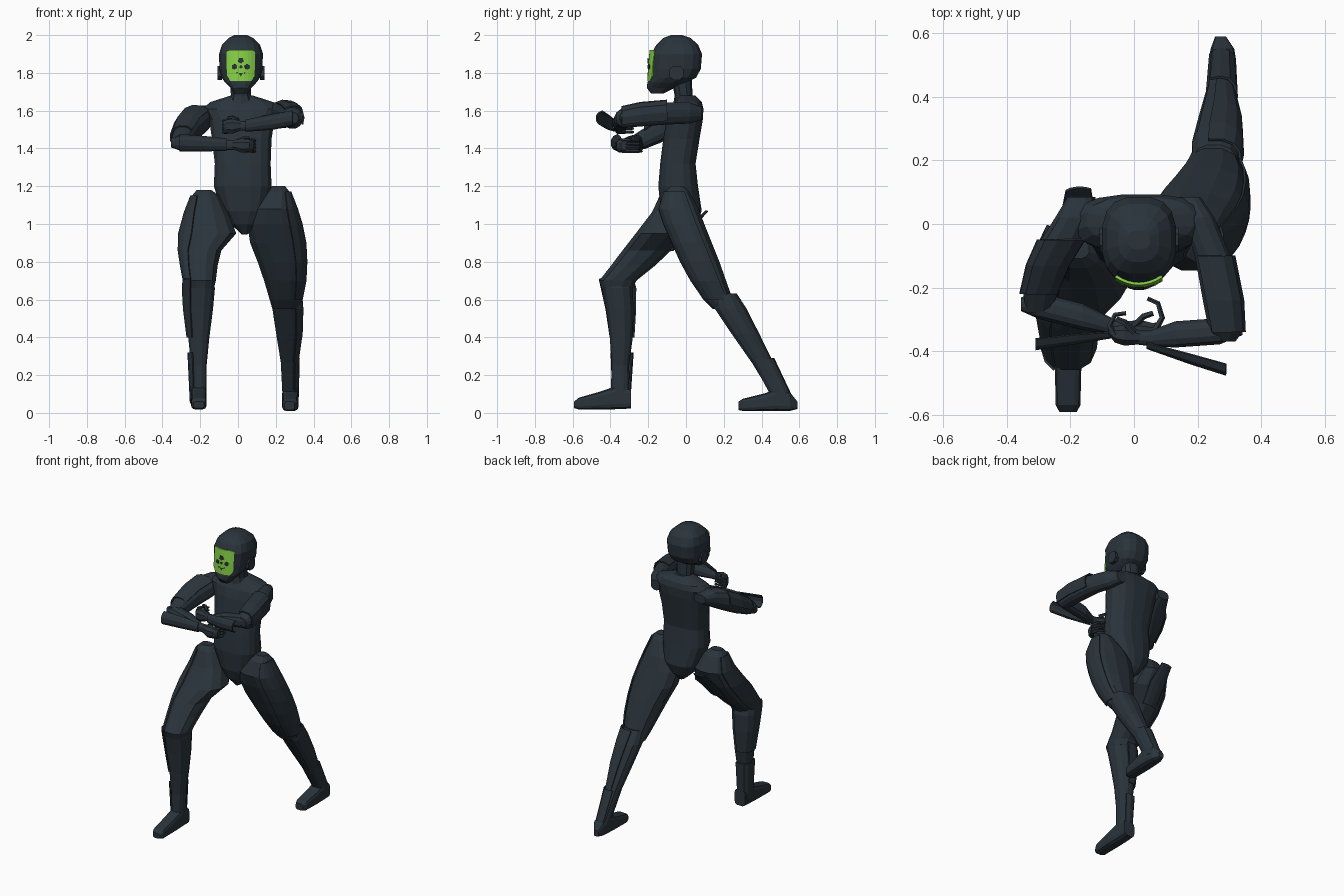
import bpy, bmesh, math
from mathutils import Vector


def material(name, rgb):
    m = bpy.data.materials.new(name)
    m.diffuse_color = (*rgb, 1)
    return m


DARK = material("dark slate", (0.023, 0.034, 0.044))
GREEN = material("bright green", (0.24, 0.63, 0.062))


def finish(name, bm, mat, thick=0):
    bmesh.ops.recalc_face_normals(bm, faces=bm.faces)
    me = bpy.data.meshes.new(name)
    bm.to_mesh(me)
    bm.free()
    me.materials.append(mat)
    ob = bpy.data.objects.new(name, me)
    bpy.context.collection.objects.link(ob)
    if thick:
        s = ob.modifiers.new("thickness", 'SOLIDIFY')
        s.thickness, s.offset = thick, 0
    return ob


def place(axis, t, u, v):
    return {'x': (t, u, v), 'y': (u, t, v), 'z': (u, v, t)}[axis]


def loft(name, axis, secs, n=12, power=2.4, arc=None, grow=None):
    """Skin rounded sections (t, u0, u1, v0, v1); with arc, only a thin open shell."""
    bm = bmesh.new()
    rings = []
    for i, (t, u0, u1, v0, v1) in enumerate(secs):
        g = grow[i] if grow else 0
        cu, cv, a, b = (u0 + u1) / 2, (v0 + v1) / 2, (u1 - u0) / 2 + g, (v1 - v0) / 2 + g
        ring = []
        for k in range(n):
            if arc:
                w = math.radians(arc[0] + (arc[1] - arc[0]) * k / (n - 1))
            else:
                w = 2 * math.pi * (k + 0.5) / n
            c, s = math.cos(w), math.sin(w)
            pu = math.copysign(abs(c) ** (2 / power), c)
            pv = math.copysign(abs(s) ** (2 / power), s)
            ring.append(bm.verts.new(place(axis, t, cu + a * pu, cv + b * pv)))
        rings.append(ring)
    for r, q in zip(rings, rings[1:]):
        for k in range(n - 1 if arc else n):
            j = (k + 1) % n
            bm.faces.new((r[k], r[j], q[j], q[k]))
    if not arc:
        bm.faces.new(rings[0])
        bm.faces.new(rings[-1])
    return finish(name, bm, DARK, 0.008 if arc else 0)


def tube(name, pts, radius):
    """Thin tapered finger along a few points."""
    bm = bmesh.new()
    pts = [Vector(p) for p in pts]
    rings = []
    for i, p in enumerate(pts):
        d = (pts[min(i + 1, len(pts) - 1)] - pts[max(i - 1, 0)]).normalized()
        side = d.cross(Vector((0, 0, 1))).normalized()
        up = side.cross(d)
        r = radius * (1 - 0.12 * i)
        rings.append([bm.verts.new(p + r * (math.cos(a) * side + math.sin(a) * up))
                      for a in (math.tau * k / 5 for k in range(5))])
    for r, q in zip(rings, rings[1:]):
        for k in range(5):
            bm.faces.new((r[k], r[(k + 1) % 5], q[(k + 1) % 5], q[k]))
    bm.faces.new(rings[0])
    bm.faces.new(rings[-1])
    return finish(name, bm, DARK)


# Torso, neck and head
loft("torso", 'z', [
    (0.945, 0.02, 0.05, -0.07, 0.01), (1.00, -0.04, 0.10, -0.11, 0.06),
    (1.07, -0.09, 0.15, -0.135, 0.085), (1.20, -0.13, 0.18, -0.148, 0.065),
    (1.32, -0.125, 0.175, -0.138, 0.052), (1.45, -0.14, 0.18, -0.122, 0.073),
    (1.55, -0.155, 0.195, -0.105, 0.09), (1.61, -0.19, 0.235, -0.085, 0.094),
    (1.645, -0.15, 0.19, -0.06, 0.085), (1.68, -0.04, 0.08, -0.04, 0.05)], n=16, power=2.6)
loft("neck", 'z', [(1.62, -0.06, 0.09, -0.07, 0.07), (1.68, -0.04, 0.07, -0.06, 0.035),
                   (1.78, -0.045, 0.075, -0.08, 0.03)], n=10)
loft("head", 'z', [
    (1.69, -0.02, 0.05, -0.185, -0.12), (1.72, -0.04, 0.07, -0.208, -0.06),
    (1.75, -0.07, 0.10, -0.206, 0.01), (1.775, -0.088, 0.118, -0.192, 0.055),
    (1.82, -0.10, 0.13, -0.189, 0.08), (1.90, -0.102, 0.134, -0.186, 0.087),
    (1.95, -0.086, 0.118, -0.158, 0.065), (1.985, -0.05, 0.08, -0.12, 0.025),
    (2.00, -0.02, 0.05, -0.08, -0.02)], n=16, power=2.7)
for nm, x in (("right_ear_cap", -0.096), ("left_ear_cap", 0.128)):
    loft(nm, 'x', [(x - 0.012, -0.09, -0.01, 1.76, 1.84), (x + 0.012, -0.09, -0.01, 1.76, 1.84)], n=8)


# Green curved visor with dark vents
def face_y(x):
    return -0.196 + 4.5 * (x - 0.015) ** 2


bm = bmesh.new()
cols = []
for i in range(9):
    x = -0.058 + 0.146 * i / 8
    trim = 0.018 if i in (0, 8) else 0
    cols.append([bm.verts.new((x, face_y(x) + dy, z)) for z, dy in
                 ((1.757 + trim * 1.5, -0.004), (1.84, 0), (1.922 - trim * 0.4, 0.008))])
for a, b in zip(cols, cols[1:]):
    for k in range(2):
        bm.faces.new((a[k], b[k], b[k + 1], a[k + 1]))
finish("visor", bm, GREEN, 0.009)
VENTS = [(0, 1.866, 0.017, 5), (-0.034, 1.832, 0.015, 6), (0.034, 1.832, 0.015, 6),
         (0, 1.832, 0.009, 6), (0, 1.793, 0.013, 3), (-0.02, 1.80, 0.005, 4), (0.02, 1.80, 0.005, 4)]
for i, (dx, z, r, n) in enumerate(VENTS):
    bm = bmesh.new()
    bm.faces.new([bm.verts.new((0.015 + dx + r * math.sin(w), face_y(0.015 + dx + r * math.sin(w)) - 0.006,
                                z - r * math.cos(w))) for w in (math.tau * k / n for k in range(n))])
    finish(f"visor_vent_{i}", bm, DARK, 0.004)

# Forward leg (-x side)
thigh = [(1.18, -0.22, -0.14, -0.11, -0.05), (1.15, -0.245, -0.10, -0.14, -0.01),
         (1.06, -0.28, -0.05, -0.185, 0.045), (0.95, -0.31, -0.005, -0.27, 0.0),
         (0.86, -0.312, -0.085, -0.34, -0.075), (0.78, -0.30, -0.105, -0.40, -0.16),
         (0.70, -0.285, -0.115, -0.462, -0.26), (0.66, -0.27, -0.125, -0.45, -0.28)]
shin = [(0.71, -0.27, -0.13, -0.45, -0.30), (0.66, -0.28, -0.12, -0.445, -0.28),
        (0.55, -0.28, -0.13, -0.425, -0.275), (0.40, -0.265, -0.15, -0.405, -0.28),
        (0.25, -0.25, -0.165, -0.395, -0.30), (0.09, -0.245, -0.165, -0.40, -0.295)]
loft("right_thigh", 'z', thigh)
loft("right_thigh_rear_plate", 'z',
     [(1.07, -0.24, -0.10, -0.02, 0.115), (0.97, -0.27, -0.07, -0.2, 0.025),
      (0.86, -0.28, -0.09, -0.3, -0.07)], n=5, arc=(65, 125))
loft("right_thigh_outer_plate", 'z', thigh[1:7], n=6, arc=(150, 240), grow=[0.004] * 6)
loft("right_shin", 'z', shin)
loft("right_calf_plate", 'z', shin[:4], n=7, arc=(80, 240), grow=[0.02, 0.014, 0.008, 0.004])
loft("right_ankle_plate", 'z', [(0.32, -0.26, -0.16, -0.40, -0.285), (0.05, -0.25, -0.165, -0.39, -0.30)],
     n=7, arc=(60, 240), grow=[0.004, 0.001])
loft("right_foot", 'y', [(-0.592, -0.235, -0.18, 0.025, 0.06), (-0.57, -0.247, -0.168, 0.018, 0.08),
                         (-0.45, -0.25, -0.165, 0.018, 0.115), (-0.38, -0.25, -0.165, 0.018, 0.14),
                         (-0.292, -0.248, -0.165, 0.022, 0.13)], n=12, power=4)

# Trailing leg (+x side)
thigh = [(1.20, 0.18, 0.25, -0.08, -0.01), (1.17, 0.15, 0.275, -0.12, 0.02),
         (1.08, 0.07, 0.31, -0.15, 0.07), (1.00, 0.045, 0.335, -0.125, 0.10),
         (0.90, 0.06, 0.355, -0.08, 0.14), (0.80, 0.10, 0.36, -0.035, 0.18),
         (0.70, 0.135, 0.355, 0.02, 0.215), (0.60, 0.165, 0.335, 0.09, 0.25),
         (0.55, 0.18, 0.325, 0.14, 0.27)]
shin = [(0.63, 0.185, 0.32, 0.15, 0.25), (0.55, 0.18, 0.335, 0.155, 0.31),
        (0.42, 0.20, 0.335, 0.24, 0.38), (0.27, 0.225, 0.315, 0.345, 0.455),
        (0.08, 0.235, 0.315, 0.46, 0.57)]
loft("left_thigh", 'z', thigh)
loft("left_thigh_outer_plate", 'z', thigh[1:8], n=6, arc=(-60, 30), grow=[0.004] * 7)
loft("left_shin", 'z', shin)
loft("left_calf_plate", 'z', shin[:4], n=7, arc=(-60, 100), grow=[0.016, 0.008, 0.004, 0.002])
loft("left_ankle_plate", 'z', [(0.29, 0.225, 0.315, 0.345, 0.455), (0.06, 0.235, 0.315, 0.465, 0.57)],
     n=7, arc=(-60, 120), grow=[0.008, 0.002])
loft("left_foot", 'y', [(0.278, 0.245, 0.30, 0.015, 0.06), (0.30, 0.235, 0.315, 0.01, 0.075),
                        (0.42, 0.232, 0.322, 0.01, 0.105), (0.48, 0.232, 0.322, 0.01, 0.13),
                        (0.55, 0.24, 0.317, 0.01, 0.11), (0.59, 0.255, 0.29, 0.02, 0.06)], n=12, power=4)

# Lower bent arm (-x side)
upper = [(0.085, -0.21, -0.12, 1.55, 1.61), (0.02, -0.25, -0.12, 1.51, 1.63),
         (-0.05, -0.295, -0.15, 1.47, 1.62), (-0.13, -0.33, -0.20, 1.43, 1.575),
         (-0.22, -0.35, -0.24, 1.395, 1.51), (-0.28, -0.34, -0.26, 1.395, 1.47)]
fore = [(-0.355, -0.275, -0.23, 1.405, 1.455), (-0.30, -0.30, -0.215, 1.385, 1.475),
        (-0.16, -0.335, -0.25, 1.385, 1.465), (-0.06, -0.35, -0.30, 1.39, 1.445),
        (-0.02, -0.352, -0.305, 1.39, 1.445)]
loft("right_upper_arm", 'y', upper)
loft("right_upper_arm_plate", 'y', upper[2:5], n=6, arc=(40, 190), grow=[0.008, 0.008, 0.008])
loft("right_forearm", 'x', fore)
loft("right_forearm_plate", 'x', [(-0.31, -0.395, -0.28, 1.385, 1.475), (-0.18, -0.375, -0.28, 1.385, 1.465),
                                  (-0.06, -0.355, -0.30, 1.39, 1.45)], n=6, arc=(110, 250))
loft("right_hand", 'x', [(-0.03, -0.355, -0.305, 1.395, 1.445), (0.02, -0.375, -0.30, 1.375, 1.455),
                         (0.06, -0.37, -0.31, 1.38, 1.45), (0.085, -0.345, -0.305, 1.39, 1.44)], n=8)

# Upper bent arm (+x side)
upper = [(0.085, 0.14, 0.21, 1.55, 1.62), (0.02, 0.15, 0.255, 1.53, 1.645),
         (-0.10, 0.19, 0.305, 1.525, 1.645), (-0.24, 0.215, 0.335, 1.515, 1.635),
         (-0.34, 0.235, 0.342, 1.505, 1.615), (-0.37, 0.26, 0.32, 1.53, 1.59)]
fore = [(0.342, -0.35, -0.30, 1.54, 1.59), (0.27, -0.38, -0.295, 1.51, 1.60),
        (0.13, -0.39, -0.305, 1.495, 1.575), (0.05, -0.385, -0.335, 1.495, 1.545),
        (0.01, -0.38, -0.335, 1.495, 1.545)]
loft("left_upper_arm", 'y', upper)
loft("left_upper_arm_plate", 'y', upper[2:5], n=6, arc=(-30, 130), grow=[0.01, 0.008, 0.006])
loft("left_forearm", 'x', fore)
loft("left_forearm_plate", 'x', [(0.29, -0.475, -0.36, 1.52, 1.60), (0.18, -0.44, -0.34, 1.50, 1.58),
                                 (0.04, -0.39, -0.335, 1.49, 1.55)], n=6, arc=(110, 250))
loft("left_hand", 'x', [(0.02, -0.38, -0.335, 1.495, 1.545), (-0.03, -0.385, -0.315, 1.475, 1.56),
                        (-0.06, -0.375, -0.32, 1.48, 1.555), (-0.08, -0.35, -0.32, 1.49, 1.545)], n=8)

# Curled fingers and thumbs
for i in range(4):
    z = 1.385 + 0.019 * i
    tube(f"right_finger_{i}", [(0.065, -0.335, z), (0.088, -0.295, z), (0.075, -0.25, z), (0.042, -0.235, z)], 0.011)
    z = 1.487 + 0.019 * i
    tube(f"left_finger_{i}", [(-0.06, -0.35, z), (-0.078, -0.32, z), (-0.06, -0.285, z), (-0.025, -0.28, z)], 0.011)
tube("right_thumb", [(0.0, -0.32, 1.44), (0.03, -0.29, 1.455), (0.06, -0.28, 1.455)], 0.012)
tube("left_thumb", [(0.0, -0.34, 1.55), (-0.03, -0.31, 1.565), (-0.055, -0.30, 1.56)], 0.012)
